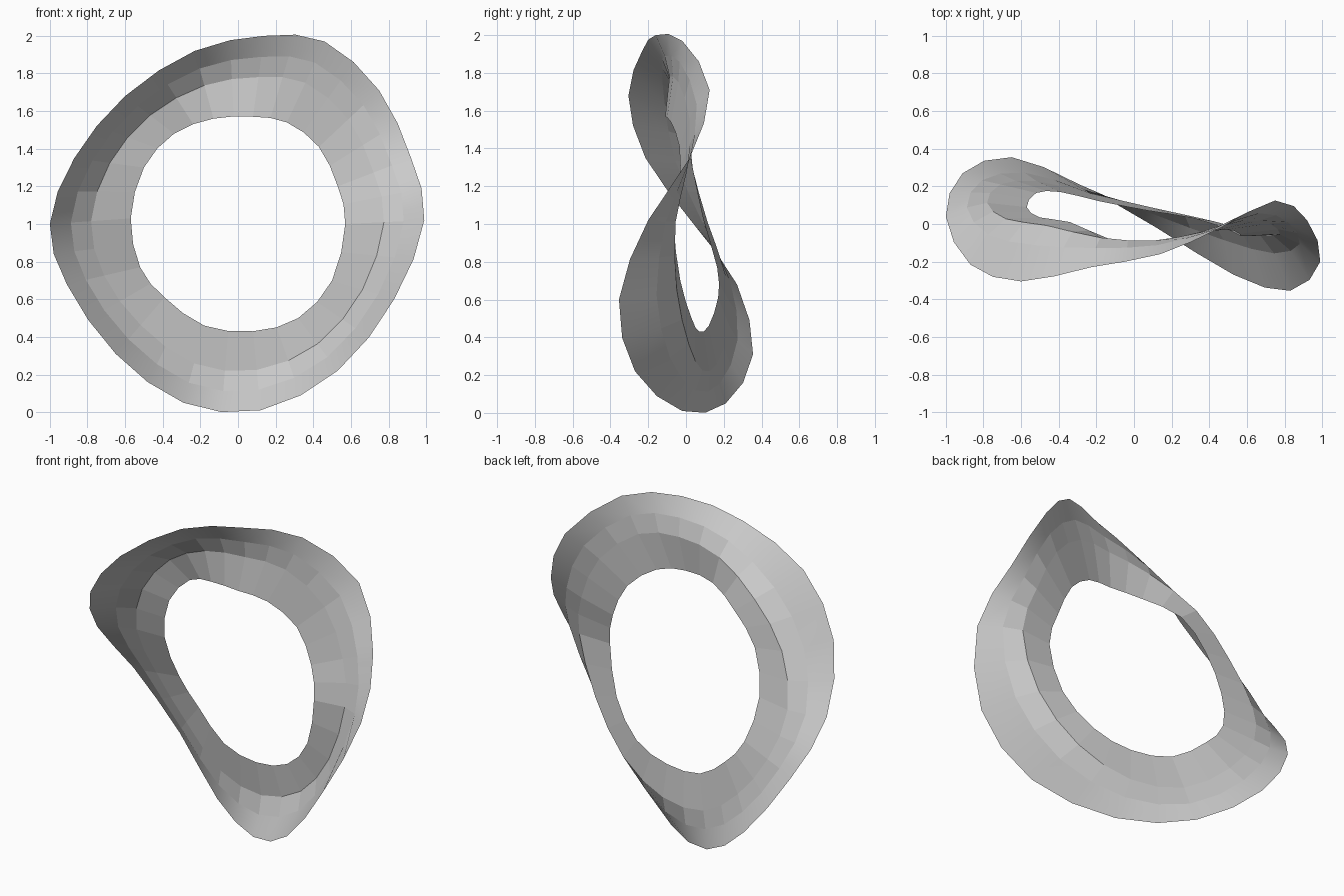
import bpy
import bmesh
from mathutils import Vector

default_cube = bpy.data.objects.get("Cube")
if default_cube:
    bpy.data.objects.remove(default_cube, do_unlink=True)

# Control points of the two rims, running round from the left side upward
OUTER_RIM = [
    (.99, -.2, 1.02), (.92, .02, 1.35), (.75, .125, 1.71), (.46, -.02, 1.97),
    (.14, -.16, 2), (-.23, -.23, 1.92), (-.6, -.305, 1.68),
    (-.87, -.215, 1.35), (-1, .04, 1), (-.91, .27, .68), (-.65, .355, .31),
    (-.29, .21, .05), (.12, -.02, .01), (.53, -.27, .22), (.83, -.355, .6),
]
INNER_RIM = [
    (.57, -.065, 1), (.53, -.035, 1.2), (.43, -.035, 1.41), (.26, -.08, 1.54),
    (.08, -.11, 1.57), (-.13, -.08, 1.56), (-.34, .01, 1.48),
    (-.5, .035, 1.3), (-.57, .09, 1.03), (-.52, .165, .77), (-.39, .17, .61),
    (-.18, .12, .46), (.08, .07, .43), (.32, .03, .5), (.5, -.03, .7),
]
# Position across the band, share of the depth change, and backward bulge
BANDS = [(0, 0, 0), (.26, .55, .02), (.51, .85, .03), (1, 1, 0)]


def refine_loop(points):
    """Double a closed loop by adding a smooth midpoint to every span."""
    loop = [Vector(p) for p in points]
    count = len(loop)
    refined = []
    for i, point in enumerate(loop):
        following = loop[(i + 1) % count]
        ends = loop[i - 1] + loop[(i + 2) % count]
        refined += [point, ((point + following) * 9 - ends) / 16]
    return refined


def blend(outer, inner, across, depth, bulge):
    point = outer.lerp(inner, across)
    point.y = outer.y + (inner.y - outer.y) * depth + bulge
    return point


def make_material(name, colour):
    material = bpy.data.materials.new(name)
    material.use_nodes = True
    material.diffuse_color = colour
    shader = next(n for n in material.node_tree.nodes if n.type == 'BSDF_PRINCIPLED')
    shader.inputs["Base Color"].default_value = colour
    return material


# Saddle-shaped ring: loops bridged from the outer rim to the inner rim
outer_loop = refine_loop(OUTER_RIM)
inner_loop = refine_loop(INNER_RIM)
bm = bmesh.new()
rings = [
    [bm.verts.new(blend(o, i, *band)) for o, i in zip(outer_loop, inner_loop)]
    for band in BANDS
]
for band, (ring, next_ring) in enumerate(zip(rings, rings[1:])):
    for i in range(len(ring)):
        j = (i + 1) % len(ring)
        face = bm.faces.new((ring[i], next_ring[i], next_ring[j], ring[j]))
        face.smooth = band == 0  # soft rim, faceted inner bands
bm.normal_update()
if sum(face.normal.y for face in bm.faces) > 0:
    bmesh.ops.reverse_faces(bm, faces=bm.faces[:])

mesh = bpy.data.meshes.new("warped_ring")
bm.to_mesh(mesh)
bm.free()
mesh.materials.append(make_material("light_grey", (.6, .6, .6, 1)))
warped_ring = bpy.data.objects.new("warped_ring", mesh)
bpy.context.collection.objects.link(warped_ring)
